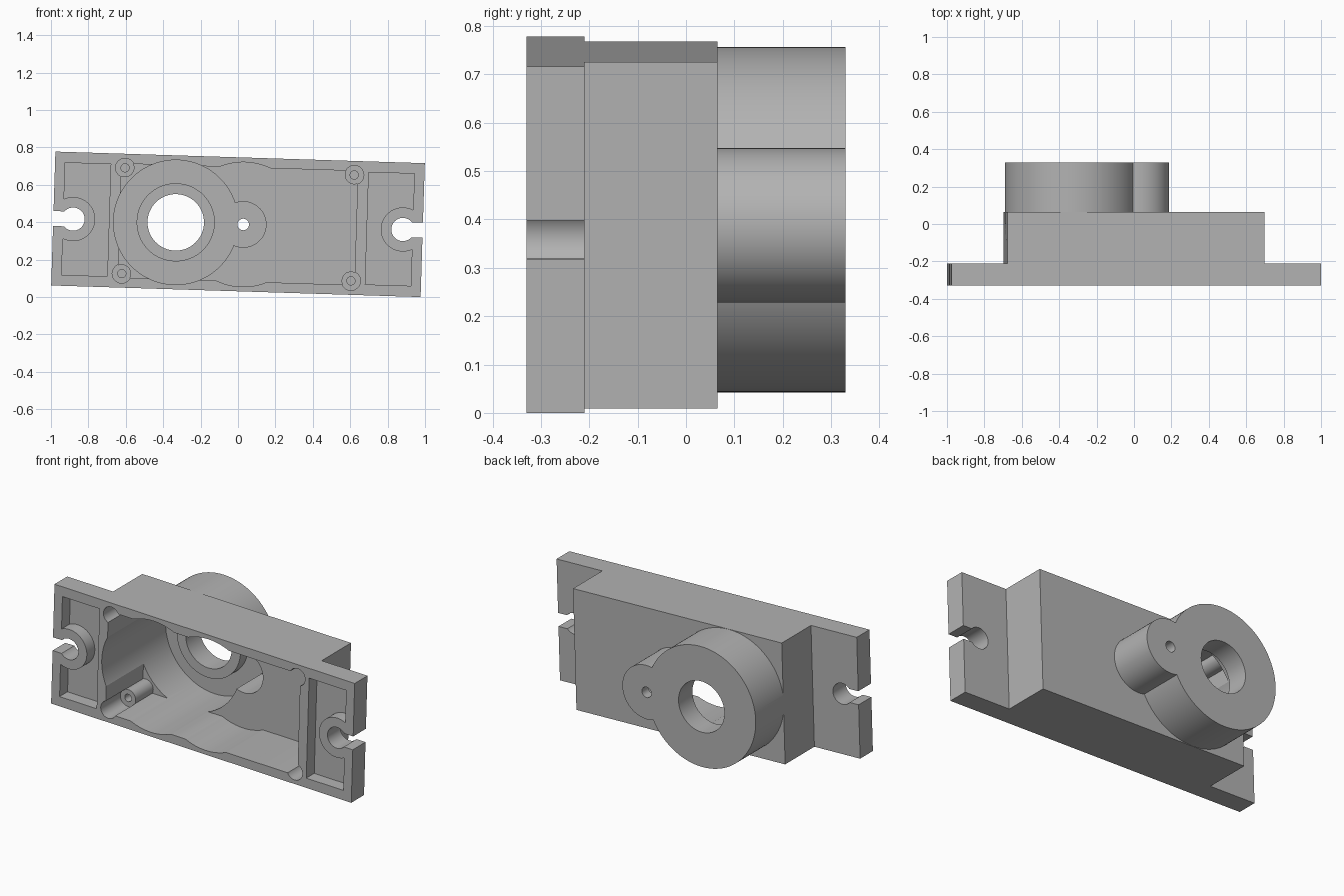
import bpy, math
from mathutils import Matrix, Vector

cube = bpy.data.objects.get("Cube")
if cube:
    bpy.data.objects.remove(cube, do_unlink=True)

FRONT, STEP, BACK, BOSS_BACK = -0.33, -0.21, 0.065, 0.33
FLOOR, BOSS_FLOOR, OUT = 0.02, 0.27, 0.5
POST_FRONT = -0.145
TILT = 0.0314
BIG, SMALL = -0.333, 0.028        # boss centres along x

grey = bpy.data.materials.new("plain grey")
grey.use_nodes = True
colour = (0.45, 0.45, 0.45, 1)
grey.diffuse_color = colour
grey.node_tree.nodes["Principled BSDF"].inputs["Base Color"].default_value = colour


def box(name, x0, x1, y0, y1, half_z):
    bpy.ops.mesh.primitive_cube_add(size=1)
    ob = bpy.context.object
    ob.name = name
    ob.data.transform(Matrix.Translation(((x0 + x1) / 2, (y0 + y1) / 2, 0))
                      @ Matrix.Diagonal((x1 - x0, y1 - y0, 2 * half_z, 1)))
    return ob


def rod(name, x, z, radius, y0, y1, sides=64):
    bpy.ops.mesh.primitive_cylinder_add(vertices=sides, radius=radius, depth=y1 - y0)
    ob = bpy.context.object
    ob.name = name
    ob.data.transform(Matrix.Translation((x, (y0 + y1) / 2, z))
                      @ Matrix.Rotation(math.pi / 2, 4, 'X'))
    return ob


def combine(target, tool, operation):
    mod = target.modifiers.new(operation, 'BOOLEAN')
    mod.operation = operation
    mod.solver = 'EXACT'
    mod.object = tool
    bpy.context.view_layer.objects.active = target
    bpy.ops.object.modifier_apply(modifier=mod.name)
    bpy.data.objects.remove(tool, do_unlink=True)


def add(tool):
    combine(housing, tool, 'UNION')


def cut(tool):
    combine(housing, tool, 'DIFFERENCE')


# Outer shell: mounting flange, raised body, two round bosses
housing = box("housing", -0.988, 0.988, FRONT, STEP, 0.358)
add(box("body", -0.687, 0.687, STEP - 0.05, BACK, 0.358))
add(rod("large_boss", BIG, 0, 0.357, 0, BOSS_BACK, 128))
add(rod("small_boss", SMALL, 0, 0.16, 0, BOSS_BACK))

# Hollow interior, bulging around each boss
cut(box("cavity", -0.632, 0.632, -OUT, FLOOR, 0.305))
cut(rod("large_bore", BIG, 0, 0.333, -OUT, BOSS_FLOOR, 128))
cut(rod("wall_bulge", SMALL, 0, 0.333, -OUT, FLOOR, 128))
cut(rod("small_bore", SMALL, 0, 0.122, -OUT, BOSS_FLOOR))

# Shaft collar and through holes
add(rod("shaft_collar", BIG, 0, 0.209, 0.2, 0.3))
cut(rod("shaft_hole", BIG, 0, 0.151, 0, OUT))
cut(rod("pin_hole", SMALL, 0, 0.031, 0, OUT, 32))

# Corner screw posts, set back in round notches
for sx in (-1, 1):
    for sz in (-1, 1):
        x, z = sx * 0.613, sz * 0.283
        add(rod("screw_post", x, z, 0.05, POST_FRONT - 0.02, FLOOR + 0.02, 32))
        cut(rod("post_notch", x, z, 0.051, -OUT, POST_FRONT, 32))
        cut(rod("screw_hole", x, z, 0.022, -OUT, 0, 24))

# Flange pockets that leave a ring around each open mounting slot
for s in (-1, 1):
    x = s * 0.882
    pocket = box("pocket", *sorted((s * 0.69, s * 0.934)), -OUT, -0.255, 0.3)
    combine(pocket, rod("slot_ring", x, 0, 0.118, -0.6, 0), 'DIFFERENCE')
    cut(pocket)
    cut(rod("mount_hole", x, 0, 0.062, -OUT, 0, 48))
    cut(box("mount_slot", *sorted((x, s * 1.1)), -OUT, 0, 0.04))

# Lean the part slightly and stand it on the ground
housing.data.transform(Matrix.Rotation(TILT, 4, 'Y'))
lowest = min(v.co.z for v in housing.data.vertices)
housing.data.transform(Matrix.Translation(Vector((0, 0, -lowest))))
housing.data.materials.clear()
housing.data.materials.append(grey)
for face in housing.data.polygons:
    face.material_index = 0
bpy.ops.object.select_all(action='DESELECT')
housing.select_set(True)
bpy.context.view_layer.objects.active = housing
bpy.ops.object.shade_smooth_by_angle(angle=math.radians(25))
